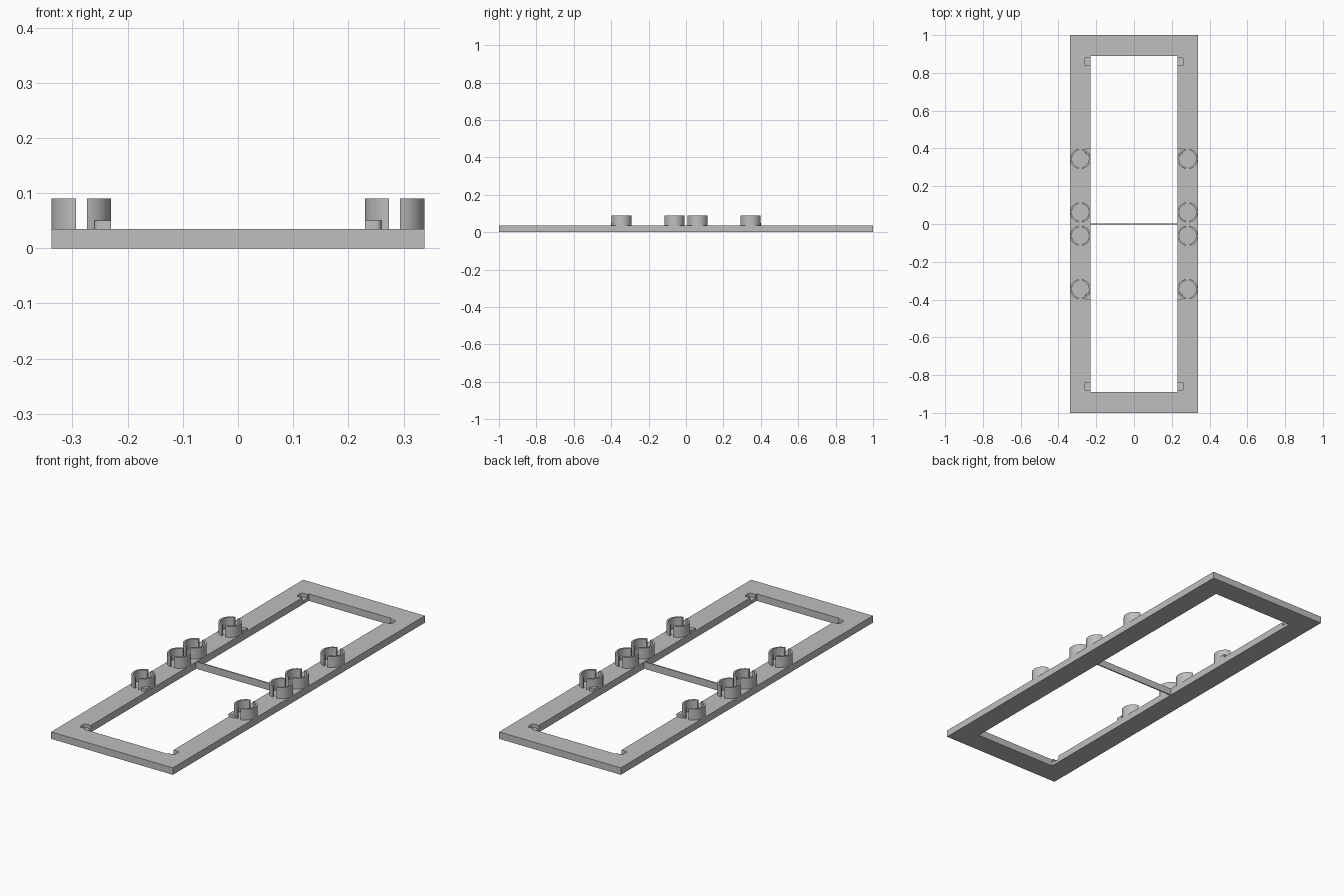
import bpy, bmesh, math

if "Cube" in bpy.data.objects:
    bpy.data.objects.remove(bpy.data.objects["Cube"], do_unlink=True)

grey = bpy.data.materials.new("light_grey")
grey.use_nodes = True
colour = (0.52, 0.52, 0.52, 1)
grey.diffuse_color = colour
grey.node_tree.nodes["Principled BSDF"].inputs["Base Color"].default_value = colour

HALF_X, INNER_X, INNER_Y, TOP = 0.338, 0.23, 0.89, 0.035
RING_X, RING_R, RING_WALL, RING_TOP, GAP = 0.284, 0.054, 0.009, 0.09, 0.02


def prism(name, outline, z0, z1, smooth=False):
    """Extrude a closed outline from z0 up to z1."""
    bm = bmesh.new()
    base = bm.faces.new([bm.verts.new((x, y, z0)) for x, y in outline])
    top = bmesh.ops.extrude_face_region(bm, geom=[base])["geom"]
    bmesh.ops.translate(bm, vec=(0, 0, z1 - z0),
                        verts=[v for v in top if isinstance(v, bmesh.types.BMVert)])
    bmesh.ops.recalc_face_normals(bm, faces=bm.faces)
    mesh = bpy.data.meshes.new(name)
    bm.to_mesh(mesh)
    bm.free()
    mesh.materials.append(grey)
    obj = bpy.data.objects.new(name, mesh)
    bpy.context.collection.objects.link(obj)
    if smooth:
        bpy.ops.object.select_all(action='DESELECT')
        obj.select_set(True)
        bpy.context.view_layer.objects.active = obj
        bpy.ops.object.shade_smooth_by_angle(angle=math.radians(30))
    return obj


def rect(x0, x1, y0, y1):
    return [(x0, y0), (x1, y0), (x1, y1), (x0, y1)]


def rounded_tab(side, x0, x1, y0, y1, r=0.01):
    """Rectangle with its two outward corners rounded, mirrored to either side."""
    pts = [(x0, y0)]
    for cy, start in ((y0 + r, -90), (y1 - r, 0)):
        for i in range(6):
            a = math.radians(start + 18 * i)
            pts.append((x1 - r + r * math.cos(a), cy + r * math.sin(a)))
    pts.append((x0, y1))
    return [(side * x, y) for x, y in pts]


def cut(target, cutter):
    cutter.hide_render = True
    mod = target.modifiers.new(cutter.name, 'BOOLEAN')
    mod.operation, mod.solver, mod.object = 'DIFFERENCE', 'EXACT', cutter
    bpy.context.view_layer.objects.active = target
    bpy.ops.object.modifier_apply(modifier=mod.name)
    bpy.data.objects.remove(cutter, do_unlink=True)


# Rectangular frame with its opening and four corner pockets
frame = prism("frame", rect(-HALF_X, HALF_X, -1, 1), 0, TOP)
cut(frame, prism("opening", rect(-INNER_X, INNER_X, -INNER_Y, INNER_Y), -0.1, 0.1))
for side in (-1, 1):
    for end in (-1, 1):
        y = end * 0.86
        cut(frame, prism("pocket", rounded_tab(side, 0.2, 0.263, y - 0.021, y + 0.021),
                         0.017, 0.1))

# Thin bar across the middle
prism("cross_bar", rect(-INNER_X, INNER_X, -0.003, 0.003), 0, TOP)

# Split ring clips and the small tabs beside the outer ones
for side in (-1, 1):
    for y in (-0.345, -0.062, 0.062, 0.345):
        for half in (-1, 1):
            outline = []
            for r, order in ((RING_R, 1), (RING_R - RING_WALL, -1)):
                limit = math.acos(GAP / 2 / r)
                for i in range(25):
                    a = order * limit * (i / 12 - 1)
                    outline.append((side * RING_X + half * r * math.cos(a),
                                    y + r * math.sin(a)))
            prism("ring_clip_half", outline, TOP, RING_TOP, smooth=True)
    for end in (-1, 1):
        y = end * 0.385
        prism("locating_tab", rounded_tab(side, INNER_X, 0.26, y - 0.017, y + 0.017),
              TOP, 0.05, smooth=True)
